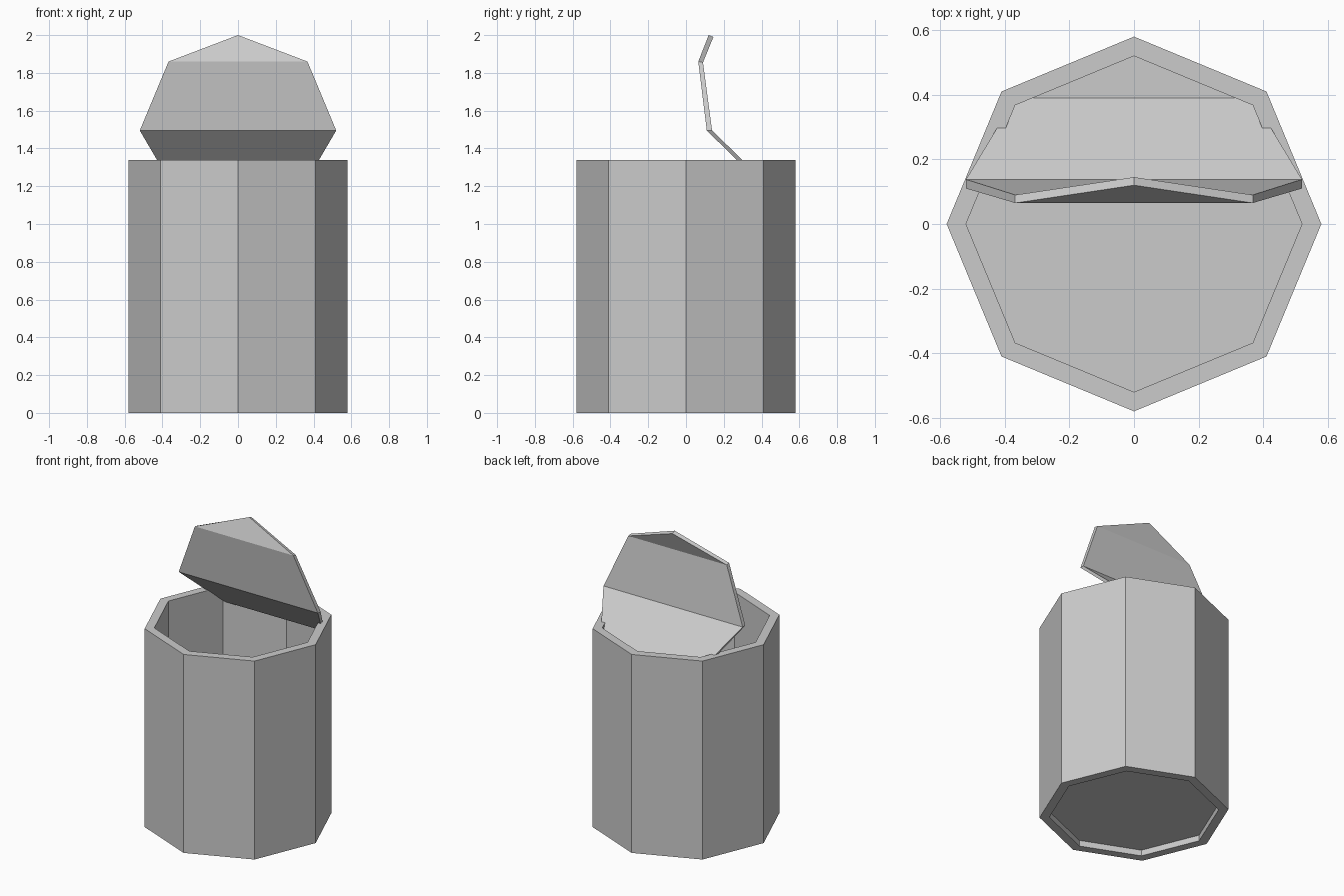
import bpy, bmesh
from math import sin, cos, pi

cube = bpy.data.objects.get("Cube")
if cube:
    bpy.data.objects.remove(cube, do_unlink=True)

OUTER, INNER, HEIGHT, SIDES = 0.58, 0.52, 1.34, 8
DIAG = INNER * cos(pi / 4)

metal = bpy.data.materials.new("Grey metal")
metal.use_nodes = True
grey = (0.6, 0.6, 0.6, 1)
metal.diffuse_color = grey
metal.node_tree.nodes["Principled BSDF"].inputs["Base Color"].default_value = grey


def make_object(name, bm):
    bmesh.ops.recalc_face_normals(bm, faces=bm.faces)
    mesh = bpy.data.meshes.new(name)
    bm.to_mesh(mesh)
    bm.free()
    mesh.materials.append(metal)
    obj = bpy.data.objects.new(name, mesh)
    bpy.context.collection.objects.link(obj)
    return obj


# Can body: octagonal rings from the recessed underside, around the wall, to the inner floor
bm = bmesh.new()
profile = [(INNER, 0.04), (INNER, 0), (OUTER, 0),
           (OUTER, HEIGHT), (INNER, HEIGHT), (INNER, 0.065)]
rings = [[bm.verts.new((r * cos(2 * pi * i / SIDES), r * sin(2 * pi * i / SIDES), z))
          for i in range(SIDES)] for r, z in profile]
for low, high in zip(rings, rings[1:]):
    for i in range(SIDES):
        j = (i + 1) % SIDES
        bm.faces.new((low[i], low[j], high[j], high[i]))
bm.faces.new(rings[0])
bm.faces.new(rings[-1])
make_object("can_body", bm)

# Bent lid: an octagon folded along its cross lines, from the tip down to the hinge tab
# Each row: half width, front (y, z), back (y, z)
folds = [(0, (0.12, 2.0), (0.145, 1.99)),
         (DIAG, (0.065, 1.86), (0.09, 1.855)),
         (INNER, (0.11, 1.495), (0.138, 1.495)),
         (DIAG, (0.375, 1.235), (0.39, 1.25)),
         (0, (0.52, 1.235), (0.52, 1.25))]
bm = bmesh.new()
sheets = []
for side in (1, 2):
    rows = []
    for fold in folds:
        half, (y, z) = fold[0], fold[side]
        xs = (-half, half) if half else (0,)
        rows.append([bm.verts.new((x, y, z)) for x in xs])
    for a, b in zip(rows, rows[1:]):
        bm.faces.new(a + b[::-1])
    sheets.append(rows)
# Thin rim closing the front and back sheets
front, back = sheets
for k in (0, -1):
    for n in range(len(folds) - 1):
        bm.faces.new((front[n][k], front[n + 1][k], back[n + 1][k], back[n][k]))
make_object("bent_lid", bm)
